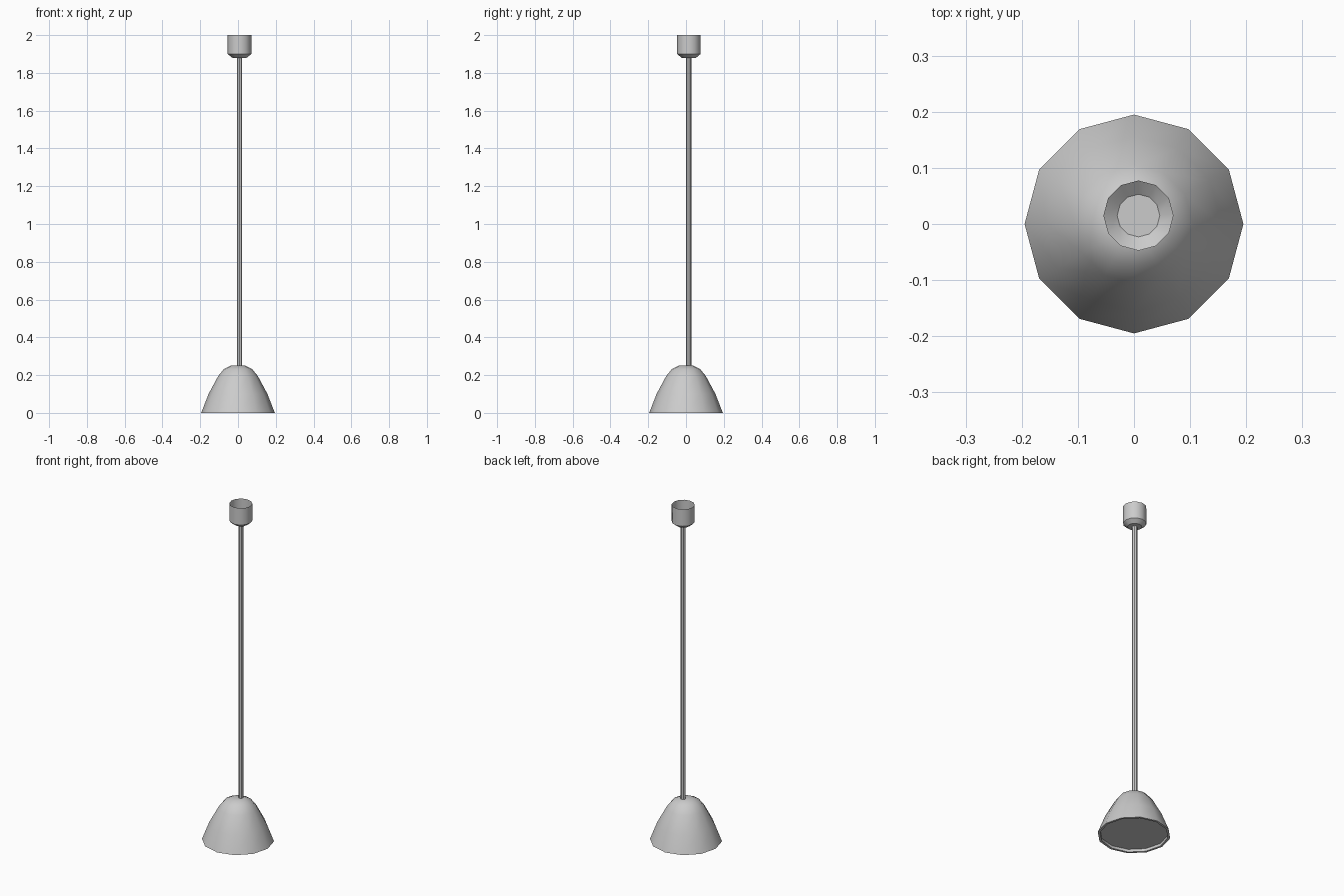
import bpy, bmesh, math

if "Cube" in bpy.data.objects:
    bpy.data.objects.remove(bpy.data.objects["Cube"])


def lathe(name, profile, sides, center=(0, 0), cap_start=False, cap_end=False):
    """Spin an (r, z) profile about a vertical axis."""
    bm = bmesh.new()
    rings = []
    for r, z in profile:
        rings.append([bm.verts.new((center[0] + r * math.cos(2 * math.pi * i / sides),
                                    center[1] + r * math.sin(2 * math.pi * i / sides), z))
                      for i in range(sides)])
    for a, b in zip(rings, rings[1:]):
        for i in range(sides):
            j = (i + 1) % sides
            bm.faces.new((a[i], a[j], b[j], b[i]))
    if cap_start:
        bm.faces.new(rings[0][::-1])
    if cap_end:
        bm.faces.new(rings[-1])
    mesh = bpy.data.meshes.new(name)
    bm.to_mesh(mesh)
    bm.free()
    obj = bpy.data.objects.new(name, mesh)
    bpy.context.collection.objects.link(obj)
    bpy.ops.object.select_all(action='DESELECT')
    obj.select_set(True)
    bpy.context.view_layer.objects.active = obj
    bpy.ops.object.shade_smooth_by_angle(angle=math.radians(40))
    return obj


AXIS = (0.008, 0.015)  # rod and canopy sit slightly off the shade centre

# Bell shade with a bottom rim and recessed diffuser disc
lathe("lamp_shade", [(0.182, 0.016), (0.182, 0.0), (0.195, 0.0), (0.156, 0.10),
                     (0.105, 0.195), (0.075, 0.232), (0.038, 0.25)],
      12, cap_start=True, cap_end=True)

# Hanging rod
lathe("hanging_rod", [(0.014, 0.245), (0.014, 1.88)], 8, AXIS)

# Open-topped ceiling cup
lathe("ceiling_cup", [(0.038, 1.88), (0.0625, 1.90), (0.0625, 2.0)],
      12, AXIS, cap_start=True)
